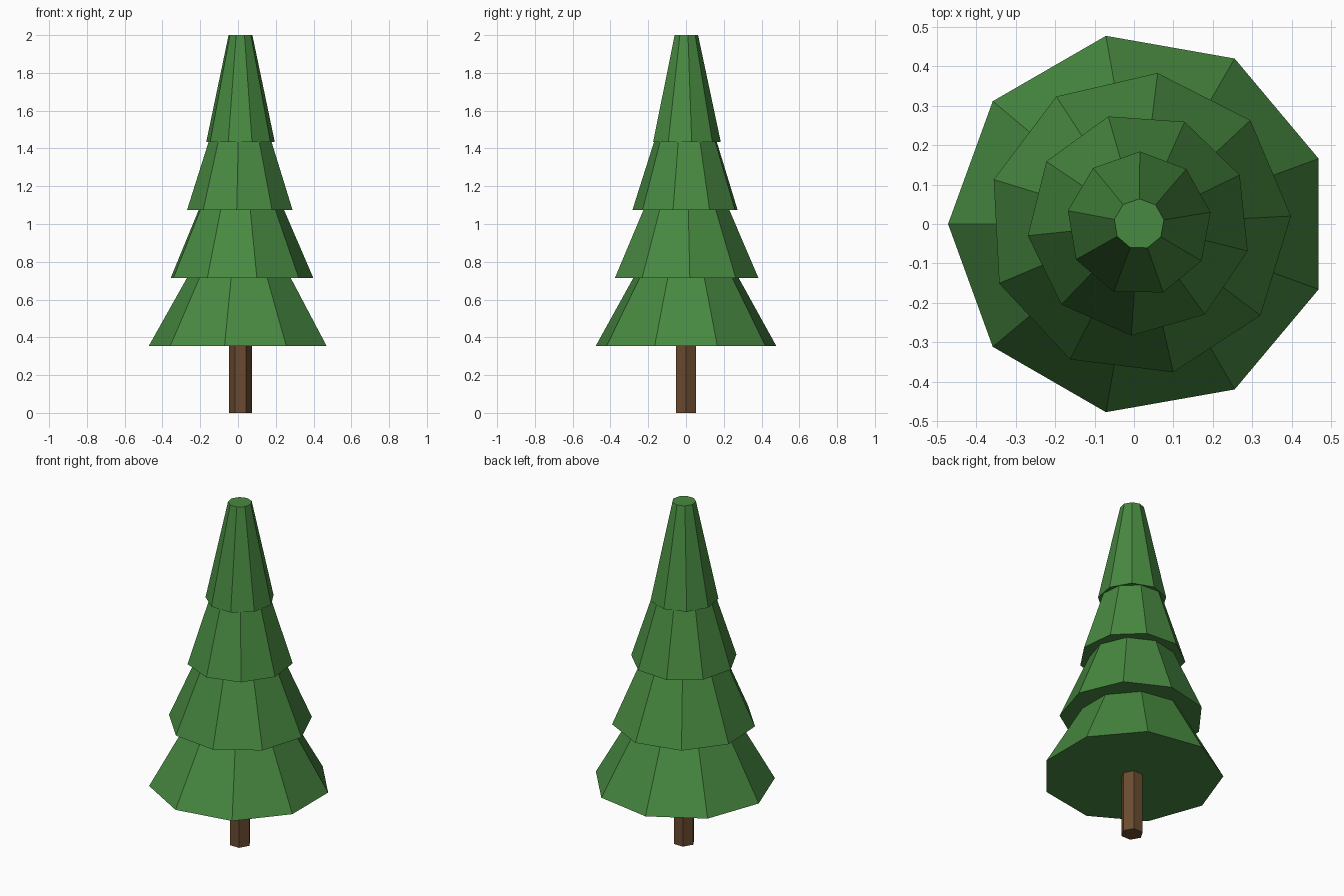
import bpy
import bmesh
from math import cos, sin, radians, tau

cube = bpy.data.objects.get("Cube")
if cube:
    bpy.data.objects.remove(cube, do_unlink=True)

AXIS_X = 0.013  # shared centre line of trunk and foliage


def make_material(name, rgb):
    mat = bpy.data.materials.new(name)
    mat.use_nodes = True
    color = (*rgb, 1.0)
    mat.diffuse_color = color
    bsdf = next(n for n in mat.node_tree.nodes if n.type == "BSDF_PRINCIPLED")
    bsdf.inputs["Base Color"].default_value = color
    bsdf.inputs["Roughness"].default_value = 0.9
    return mat


def frustum(name, sides, turn, bottom, top, mat):
    """Capped, flat-sided frustum; bottom and top are (radius, height)."""
    bm = bmesh.new()
    rings = []
    for radius, z in (bottom, top):
        angles = [radians(turn) + tau * i / sides for i in range(sides)]
        rings.append([bm.verts.new((radius * cos(a), radius * sin(a), z)) for a in angles])
    low, high = rings
    bm.faces.new(reversed(low))
    bm.faces.new(high)
    for i in range(sides):
        j = (i + 1) % sides
        bm.faces.new((low[i], low[j], high[j], high[i]))
    mesh = bpy.data.meshes.new(name)
    bm.to_mesh(mesh)
    bm.free()
    mesh.materials.append(mat)
    obj = bpy.data.objects.new(name, mesh)
    obj.location.x = AXIS_X
    bpy.context.collection.objects.link(obj)
    return obj


needle_green = make_material("needle_green", (0.064, 0.25, 0.052))
bark_brown = make_material("bark_brown", (0.147, 0.07, 0.03))

# Six-sided trunk, ending just inside the lowest tier
frustum("trunk", 6, 0, (0.06, 0), (0.06, 0.37), bark_brown)

# Nine-sided foliage tiers, each twisted and tucked under the next
tiers = {
    "bottom_foliage": (20, (0.485, 0.355), (0.279, 0.722)),
    "lower_foliage": (3, (0.386, 0.715), (0.228, 1.082)),
    "upper_foliage": (26, (0.284, 1.075), (0.168, 1.44)),
    "top_foliage": (9.4, (0.184, 1.435), (0.064, 2.0)),
}
for name, (turn, bottom, top) in tiers.items():
    frustum(name, 9, turn, bottom, top, needle_green)
